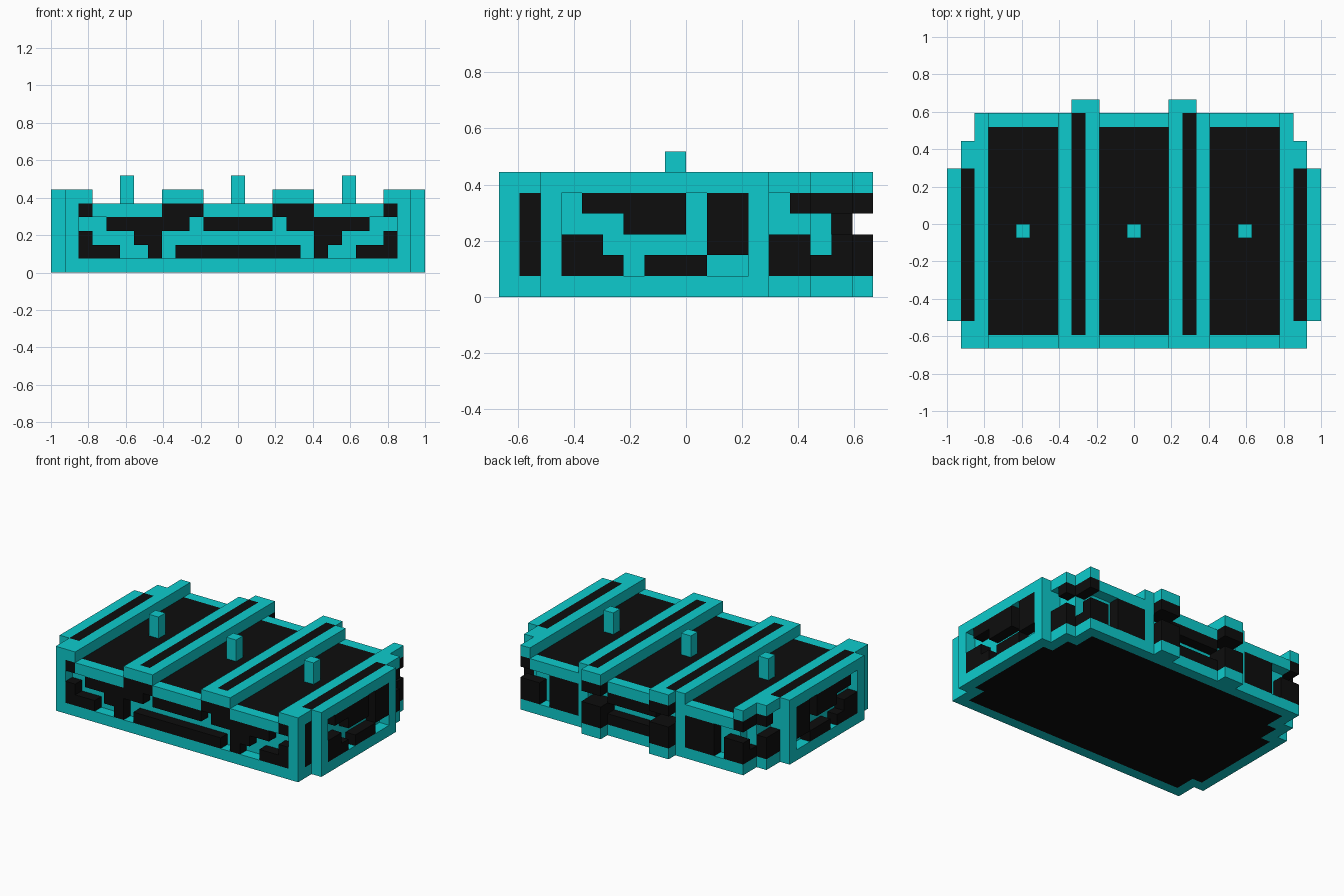
import bpy, bmesh
from mathutils import Vector

cube = bpy.data.objects.get("Cube")
if cube:
    bpy.data.objects.remove(cube)

WIDE, DEEP = 27, 18      # block counts across and front to back
UNIT = 2 / WIDE


def material(name, rgb, rough):
    m = bpy.data.materials.new(name)
    m.use_nodes = True
    m.diffuse_color = (*rgb, 1)
    shader = m.node_tree.nodes["Principled BSDF"]
    shader.inputs["Base Color"].default_value = (*rgb, 1)
    shader.inputs["Roughness"].default_value = rough
    return m


teal = material("teal", (0.004, 0.6, 0.61), 0.7)
black = material("black", (0.004, 0.004, 0.004), 0.9)

blocks = {}              # block position -> part name
colour = {}              # part name -> material


def box(part, mat, x, y, z):
    """Fill a range of blocks, mirrored left to right; later parts overwrite."""
    colour[part] = mat
    for i in range(*x):
        for j in range(*y):
            for k in range(*z):
                blocks[i, j, k] = part
                blocks[WIDE - 1 - i, j, k] = part


def pattern(part, rows, place):
    """Black raised blocks drawn as rows, top row first."""
    for row, k in zip(rows, (4, 3, 2, 1)):
        for n, mark in enumerate(row):
            if mark == "#":
                i, j = place(n)
                box(part, black, (i, i + 1), (j, j + 1), (k, k + 1))


# Stepped base with a dark underside
for x, y in (((1, 14), (0, 15)), ((0, 14), (2, 13)), ((2, 14), (15, 17)), ((9, 11), (17, 18))):
    box("base_frame", teal, x, y, (0, 1))
box("bottom_panel", black, (2, 14), (1, 14), (0, 1))
box("bottom_panel", black, (1, 14), (3, 12), (0, 1))
box("bottom_panel", black, (3, 14), (14, 16), (0, 1))

# Recessed walls and dark lid panels
for x, y in (((3, 14), (1, 16)), ((2, 14), (1, 15)), ((1, 14), (2, 13))):
    box("inner_walls", teal, x, y, (1, 5))
box("lid_panels", black, (3, 14), (1, 16), (4, 5))
box("corner_infill", black, (1, 2), (1, 2), (1, 5))

# Front and back rims and posts
for y in (0, 16):
    box("lid_rims", teal, (3, 8), (y, y + 1), (4, 5))
    box("lid_rims", teal, (11, 14), (y, y + 1), (4, 5))
box("front_posts", teal, (1, 2), (0, 1), (0, 6))
box("back_posts", teal, (8, 9), (16, 17), (0, 6))

# Side posts
for y in (2, 12):
    box("side_posts", teal, (0, 1), (y, y + 1), (0, 6))

# Ribs over the lid with dark stripes
box("outer_ribs", teal, (1, 3), (0, 15), (5, 6))
box("outer_ribs", teal, (2, 3), (15, 17), (5, 6))
box("outer_ribs", teal, (0, 1), (2, 13), (5, 6))
box("outer_rib_stripes", black, (1, 2), (2, 13), (5, 6))
box("inner_ribs", teal, (8, 11), (0, 17), (5, 6))
box("inner_ribs", teal, (9, 11), (17, 18), (5, 6))
box("inner_rib_stripes", black, (9, 10), (1, 17), (5, 6))

# Pegs on the lid
for x in (5, 13):
    box("lid_pegs", teal, (x, x + 1), (8, 9), (5, 7))

# Raised dark blocks on each wall
pattern("front_blocks", ("#.....###...",
                         "..######.###",
                         "#...##......",
                         "###..#.#####"), lambda n: (2 + n, 0))
pattern("side_blocks", (".#####.##",
                        "...###.##",
                        "##.....##",
                        "###.###.."), lambda n: (0, 3 + n))
pattern("corner_blocks", (".#", "..", "##", "##"), lambda n: (1, 13 + n))
pattern("corner_blocks", ("#", ".", ".", "#"), lambda n: (2, 15))
pattern("back_blocks", ("#......##...",
                        "...###...###",
                        "##.###.##...",
                        "##.###.#####"), lambda n: (2 + n, 16))
pattern("hinge_blocks", ("##", "..", "##", "##"), lambda n: (9 + n, 17))


def build(part, mat):
    """Make one mesh from the exposed faces of a part's blocks."""
    bm = bmesh.new()
    for pos, owner in blocks.items():
        if owner != part:
            continue
        centre = Vector(pos) + Vector((0.5, 0.5, 0.5))
        for axis in range(3):
            for side in (-1, 1):
                n = Vector((0, 0, 0))
                n[axis] = side
                if tuple(int(a + b) for a, b in zip(pos, n)) in blocks:
                    continue
                u = Vector((0, 0, 0))
                u[(axis + 1) % 3] = 0.5
                v = n.cross(u)
                mid = centre + n / 2 - Vector((WIDE / 2, DEEP / 2, 0))
                corners = (mid - u - v, mid + u - v, mid + u + v, mid - u + v)
                bm.faces.new([bm.verts.new(c * UNIT) for c in corners])
    bmesh.ops.remove_doubles(bm, verts=bm.verts[:], dist=UNIT / 100)
    bmesh.ops.dissolve_limit(bm, angle_limit=0.01, verts=bm.verts[:], edges=bm.edges[:])
    mesh = bpy.data.meshes.new(part)
    bm.to_mesh(mesh)
    bm.free()
    mesh.materials.append(mat)
    bpy.context.collection.objects.link(bpy.data.objects.new(part, mesh))


for part, mat in colour.items():
    build(part, mat)
